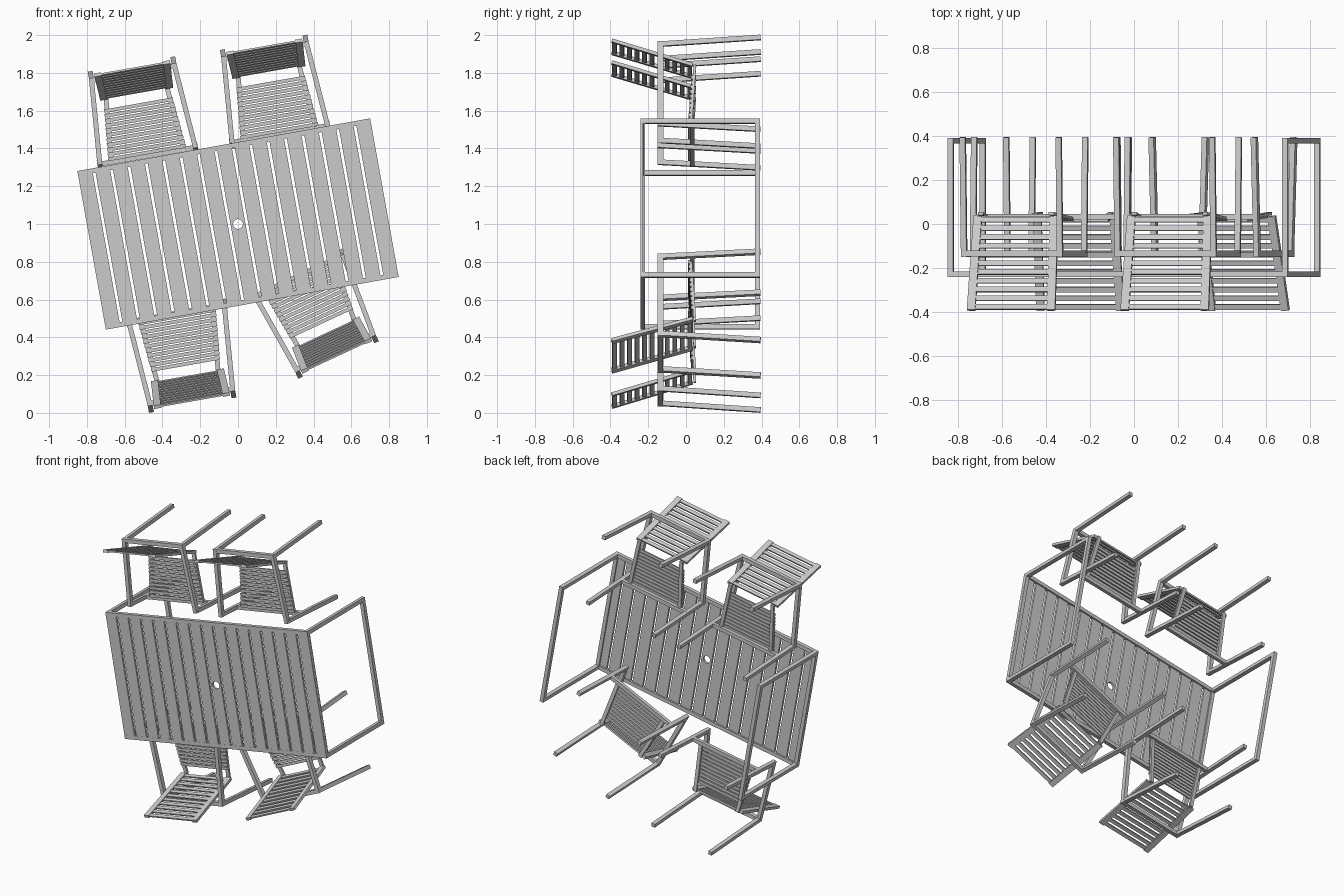
import bpy, bmesh, math
from mathutils import Matrix, Vector

if "Cube" in bpy.data.objects:
    bpy.data.objects.remove(bpy.data.objects["Cube"])

# Furniture is built upright (local z = height), then tipped so its top faces -y.
TIP = Matrix.Rotation(math.radians(90), 4, 'X')


def place(x, z, angle):
    """Position on the front plane, turned by angle degrees."""
    return (Matrix.Translation((x, 0.395, z)) @ TIP
            @ Matrix.Rotation(math.radians(angle), 4, 'Z'))


def bar(a, b, w, t, up=(0, 0, 1)):
    """Box from a to b; t is measured along 'up', w across it."""
    return Vector(a), Vector(b), w, t, Vector(up)


def build(name, bars, mat):
    bm = bmesh.new()
    for a, b, w, t, up in bars:
        d = (b - a).normalized()
        side = up.cross(d).normalized()
        n = d.cross(side)
        rot = Matrix((d, side, n)).transposed().to_4x4()
        m = (Matrix.Translation((a + b) / 2) @ rot
             @ Matrix.Diagonal(((b - a).length, w, t, 1)))
        bmesh.ops.create_cube(bm, size=1, matrix=m)
    mesh = bpy.data.meshes.new(name)
    bm.to_mesh(mesh)
    bm.free()
    ob = bpy.data.objects.new(name, mesh)
    bpy.context.collection.objects.link(ob)
    ob.matrix_world = mat
    return ob


def table(mat):
    L, W, H, T = 1.575, 0.853, 0.637, 0.026
    x, y = (L - T) / 2, (W - T) / 2
    # long edge rails and end bars under the slats
    frame = [bar((-L / 2, s * y, H - T / 2), (L / 2, s * y, H - T / 2), T, T)
             for s in (-1, 1)]
    frame += [bar((s * x, -y + T / 2, H - 0.021), (s * x, y - T / 2, H - 0.021), T, 0.010)
              for s in (-1, 1)]
    build("table_frame", frame, mat)
    # slats
    n, gap = 17, 0.015
    pitch = (L + gap) / n
    slats = []
    for i in range(n):
        sx = (i - (n - 1) / 2) * pitch
        slats.append(bar((sx, -y + T / 2, H - 0.008), (sx, y - T / 2, H - 0.008),
                         pitch - gap, 0.015))
    top = build("table_slats", slats, mat)
    # parasol hole
    bpy.ops.mesh.primitive_cylinder_add(vertices=16, radius=0.026, depth=0.2)
    cut = bpy.context.object
    cut.name = "hole_cutter"
    cut.matrix_world = mat @ Matrix.Translation((0, 0, H))
    cut.hide_render = True
    cut.display_type = 'WIRE'
    mod = top.modifiers.new("hole", 'BOOLEAN')
    mod.operation = 'DIFFERENCE'
    mod.object = cut
    # U-shaped end legs
    for s, name in ((-1, "left"), (1, "right")):
        legs = [bar((s * x, k * y, T), (s * x, k * y, H - T), T, T, (1, 0, 0))
                for k in (-1, 1)]
        legs.append(bar((s * x, -W / 2, T / 2 + 0.003), (s * x, W / 2, T / 2 + 0.003), T, T))
        build("table_legs_" + name, legs, mat)


def chair(tag, mat):
    # local +y is the front of the chair
    T, arm_h = 0.026, 0.53
    rear, front = 0.222, 0.257          # half widths of the frame
    arms, legs, rails = [], [], []
    for s in (-1, 1):
        arms.append(bar((s * rear, -0.23, arm_h), (s * front, 0.23, arm_h), T, 0.03))
        legs.append(bar((s * rear, -0.217, arm_h), (s * rear, -0.253, 0), T, T, (1, 0, 0)))
        legs.append(bar((s * front, 0.217, arm_h), (s * front, 0.247, 0), T, T, (1, 0, 0)))
    # cross bars behind the back and under the seat front
    cross = [bar((-rear, -0.217, arm_h), (rear, -0.217, arm_h), T, 0.028),
             bar((-front, 0.227, 0.362), (front, 0.227, 0.362), T, 0.024)]
    build("armrests_" + tag, arms, mat)
    build("chair_legs_" + tag, legs, mat)
    build("cross_bars_" + tag, cross, mat)

    # seat: tapered side rails with slats
    def seat_pt(t, s):                  # t = 0 rear .. 1 front
        return Vector((s * (0.178 + 0.032 * t), -0.115 + 0.335 * t, 0.348 + 0.022 * t))
    seat = [bar(seat_pt(0, s * 0.92), seat_pt(1, s * 0.92), 0.025, 0.014) for s in (-1, 1)]
    for i in range(11):
        t = 0.21 + 0.76 * i / 10
        lift = Vector((0, 0, 0.010))
        seat.append(bar(seat_pt(t, -1) + lift, seat_pt(t, 1) + lift, 0.019, 0.010))
    build("seat_" + tag, seat, mat)

    # reclined back: side rails with slats between them
    normal = Vector((0, 0.425, 0.13)).normalized()

    def back_pt(t, s):                  # t = 0 bottom .. 1 top
        return Vector((s * (0.177 + 0.008 * t), -0.112 - 0.13 * t, 0.36 + 0.428 * t))
    back = [bar(back_pt(0, s), back_pt(1, s), 0.038, 0.018, normal) for s in (-1, 1)]
    for i in range(11):
        t = 0.035 + 0.93 * i / 10
        back.append(bar(back_pt(t, -1), back_pt(t, 1), 0.024, 0.010, normal))
    build("backrest_" + tag, back, mat)


table(place(0, 1.0, 10.2))
for tag, x, z, ang in (("upper_left", -0.518, 1.585, 190),
                       ("upper_right", 0.182, 1.70, 190),
                       ("lower_left", -0.286, 0.303, 10),
                       ("lower_right", 0.42, 0.521, 25)):
    chair(tag, place(x, z, ang))
